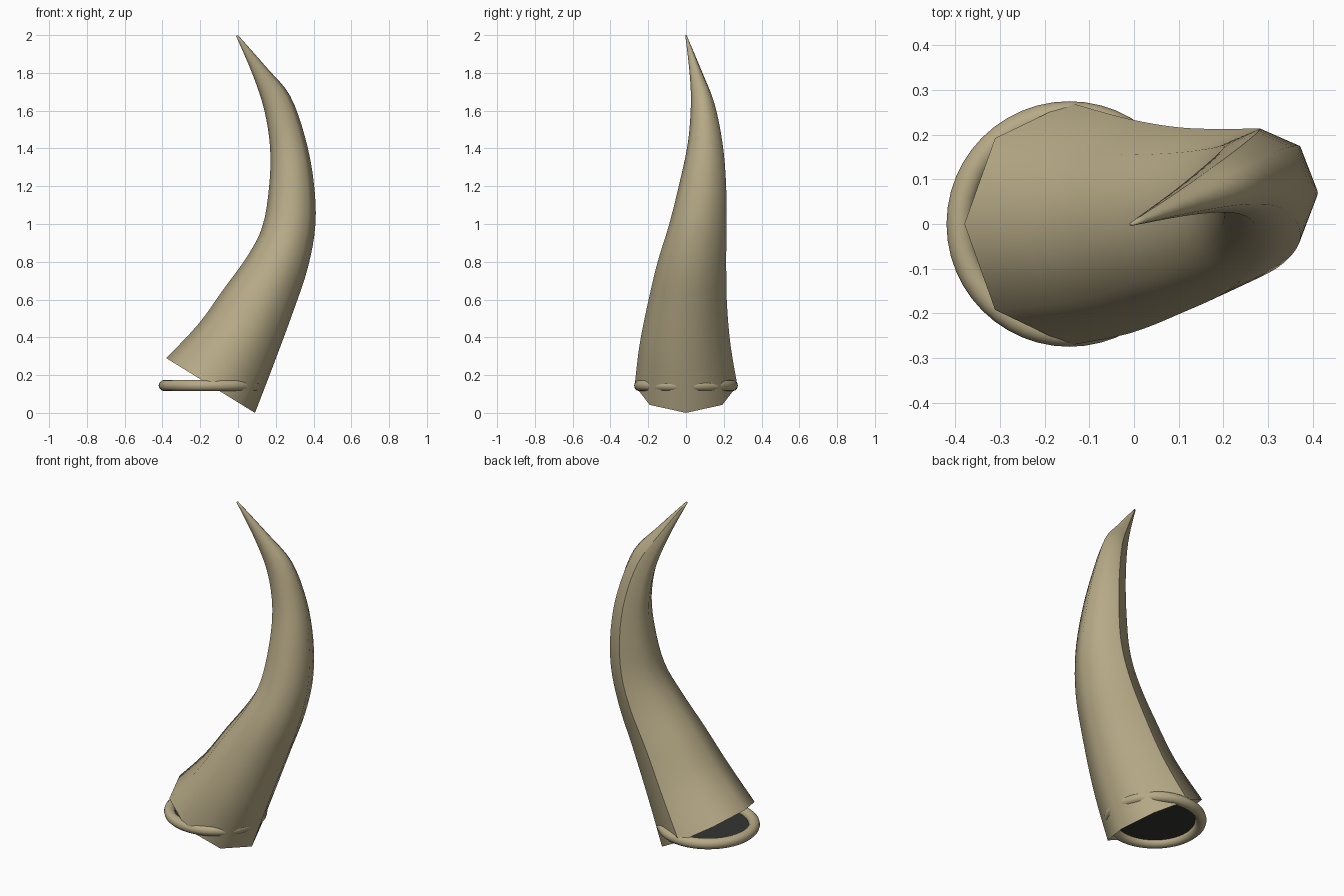
import bpy
import bmesh
from math import cos, sin, pi

cube = bpy.data.objects.get("Cube")
if cube:
    bpy.data.objects.remove(cube, do_unlink=True)

SIDES = 8
STEPS = 4   # rings between two neighbouring stations


def make_material(name, rgb):
    mat = bpy.data.materials.new(name)
    mat.use_nodes = True
    colour = (*rgb, 1.0)
    mat.diffuse_color = colour
    shader = mat.node_tree.nodes["Principled BSDF"]
    shader.inputs["Base Color"].default_value = colour
    shader.inputs["Roughness"].default_value = 0.7
    return mat


horn_tan = make_material("horn tan", (0.47, 0.40, 0.24))
mouth_dark = make_material("mouth dark", (0.035, 0.037, 0.032))


def catmull(a, b, c, d, t):
    """Smooth value between b and c."""
    return 0.5 * (2 * b + (c - a) * t + (2 * a - 5 * b + 4 * c - d) * t ** 2
                  + (3 * b - a - 3 * c + d) * t ** 3)


def refine(stations):
    """Fill in smooth intermediate cross-sections."""
    padded = [stations[0]] + stations + [stations[-1]]
    rows = []
    for quad in zip(padded, padded[1:], padded[2:], padded[3:]):
        for step in range(STEPS):
            rows.append([catmull(*vals, step / STEPS) for vals in zip(*quad)])
    rows.append(list(stations[-1]))
    return rows


# Horn cross-sections: inner x, inner z, outer x, outer z, front y, back y
stations = [
    (-.38, .29, .09, .0, -.272, .272),
    (-.21, .47, .19, .26, -.245, .235),
    (-.08, .65, .29, .53, -.2, .216),
    (.05, .83, .37, .77, -.15, .213),
    (.13, .99, .41, 1.0, -.09, .214),
    (.165, 1.2, .4, 1.23, -.035, .212),
    (.17, 1.4, .355, 1.46, .01, .193),
    (.14, 1.6, .275, 1.68, .026, .15),
    (.078, 1.79, .15, 1.83, .018, .083),
    (-.01, 1.995, .0, 2.0, -.004, .004),
]

# Horn: open at the mouth, closed at the tip
bm = bmesh.new()
rings = []
for in_x, in_z, out_x, out_z, front, back in refine(stations):
    ring = []
    for i in range(SIDES):
        angle = 2 * pi * i / SIDES
        across = (1 + cos(angle)) / 2
        along = (1 + sin(angle)) / 2
        ring.append(bm.verts.new((in_x + (out_x - in_x) * across,
                                  front + (back - front) * along,
                                  in_z + (out_z - in_z) * across)))
    rings.append(ring)

for low, high in zip(rings, rings[1:]):
    for i in range(SIDES):
        j = (i + 1) % SIDES
        bm.faces.new((low[i], low[j], high[j], high[i]))
bm.faces.new(rings[-1])
for face in bm.faces:
    face.smooth = True

# Hard seam along the back of the horn
seam = SIDES // 4
for low, high in zip(rings, rings[1:]):
    bm.edges.get((low[seam], high[seam])).smooth = False

mesh = bpy.data.meshes.new("horn")
bm.to_mesh(mesh)
bm.free()
mesh.materials.append(horn_tan)
horn = bpy.data.objects.new("horn", mesh)
bpy.context.collection.objects.link(horn)

# Level ring around the mouth
mouth = (-.145, 0, .145)
bpy.ops.mesh.primitive_torus_add(location=mouth, major_radius=.245, minor_radius=.03,
                                 major_segments=48, minor_segments=12)
ring_obj = bpy.context.object
ring_obj.name = "mouth_ring"
ring_obj.data.materials.append(horn_tan)
bpy.ops.object.shade_smooth()

# Dark disc filling the ring
bpy.ops.mesh.primitive_circle_add(location=mouth, radius=.245, vertices=48, fill_type='NGON')
disc = bpy.context.object
disc.name = "mouth_disc"
disc.data.materials.append(mouth_dark)
